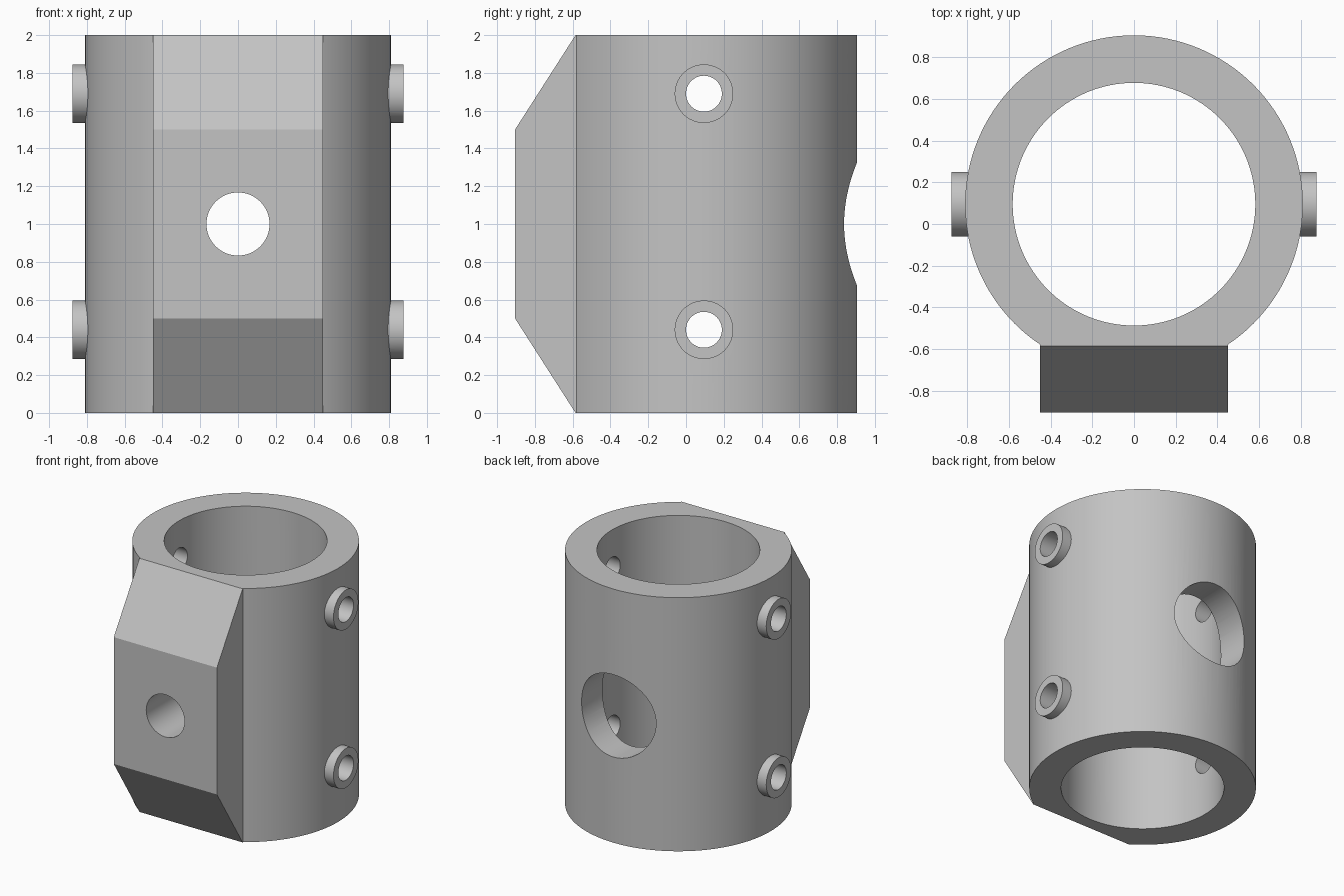
import bpy
import bmesh
from math import radians
from mathutils import Matrix

cube = bpy.data.objects.get("Cube")
if cube:
    bpy.data.objects.remove(cube, do_unlink=True)

grey = bpy.data.materials.new("plain grey")
grey.use_nodes = True
colour = (0.55, 0.55, 0.55, 1)
grey.diffuse_color = colour
grey.node_tree.nodes["Principled BSDF"].inputs["Base Color"].default_value = colour

AXIS_Y = 0.095          # centre line of the tube
HEIGHT = 2.0
TURN = {"x": Matrix.Rotation(radians(90), 4, "Y"),
        "y": Matrix.Rotation(radians(90), 4, "X"),
        "z": Matrix.Identity(4)}


def finish(name, bm):
    mesh = bpy.data.meshes.new(name)
    bmesh.ops.recalc_face_normals(bm, faces=bm.faces)
    bm.to_mesh(mesh)
    bm.free()
    mesh.materials.append(grey)
    obj = bpy.data.objects.new(name, mesh)
    bpy.context.collection.objects.link(obj)
    return obj


def cylinder(name, axis, radius, length, centre, sides=64):
    bm = bmesh.new()
    bmesh.ops.create_cone(bm, cap_ends=True, segments=sides, radius1=radius,
                          radius2=radius, depth=length,
                          matrix=Matrix.Translation(centre) @ TURN[axis])
    return finish(name, bm)


def side_prism(name, profile, half_width):
    """Extrude a (y, z) outline across x."""
    bm = bmesh.new()
    face = bm.faces.new([bm.verts.new((-half_width, y, z)) for y, z in profile])
    new = bmesh.ops.extrude_face_region(bm, geom=[face])["geom"]
    bmesh.ops.translate(bm, vec=(2 * half_width, 0, 0),
                        verts=[v for v in new if isinstance(v, bmesh.types.BMVert)])
    return finish(name, bm)


def combine(target, tool, operation):
    mod = target.modifiers.new(operation, "BOOLEAN")
    mod.operation = operation
    mod.solver = "EXACT"
    mod.object = tool
    bpy.context.view_layer.objects.active = target
    bpy.ops.object.modifier_apply(modifier=mod.name)
    bpy.data.objects.remove(tool, do_unlink=True)


# Tube with a flat pad on the front, both overlong
body = cylinder("tube_clamp", "z", 0.81, HEIGHT + 0.2, (0, AXIS_Y, 1), 128)
pad = side_prism("front_pad", [(-1, -0.1), (-1, 2.1), (0, 2.1), (0, -0.1)], 0.45)
combine(body, pad, "UNION")

# Trim to height and slope the pad's top and bottom
envelope = side_prism("trim_envelope",
                      [(-0.905, 0.5), (-0.905, 1.5), (-0.585, HEIGHT),
                       (1, HEIGHT), (1, 0), (-0.585, 0)], 1)
combine(body, envelope, "INTERSECT")

# Screw bosses on both sides
screw_heights = (0.44, 1.69)
for z in screw_heights:
    combine(body, cylinder("screw_boss", "x", 0.155, 1.75, (0, AXIS_Y, z)), "UNION")

# Main bore, screw holes, front bolt hole and wide rear access hole
holes = [("main_bore", "z", 0.582, 3, (0, AXIS_Y, 1), 128),
         ("front_hole", "y", 0.167, 1, (0, -0.6, 1)),
         ("rear_hole", "y", 0.325, 1, (0, 0.7, 1))]
holes += [("screw_hole", "x", 0.095, 3, (0, AXIS_Y, z)) for z in screw_heights]
for hole in holes:
    combine(body, cylinder(*hole), "DIFFERENCE")

# Smooth curves, crisp edges
bpy.ops.object.select_all(action="DESELECT")
body.select_set(True)
bpy.context.view_layer.objects.active = body
bpy.ops.object.shade_smooth_by_angle(angle=radians(25))
